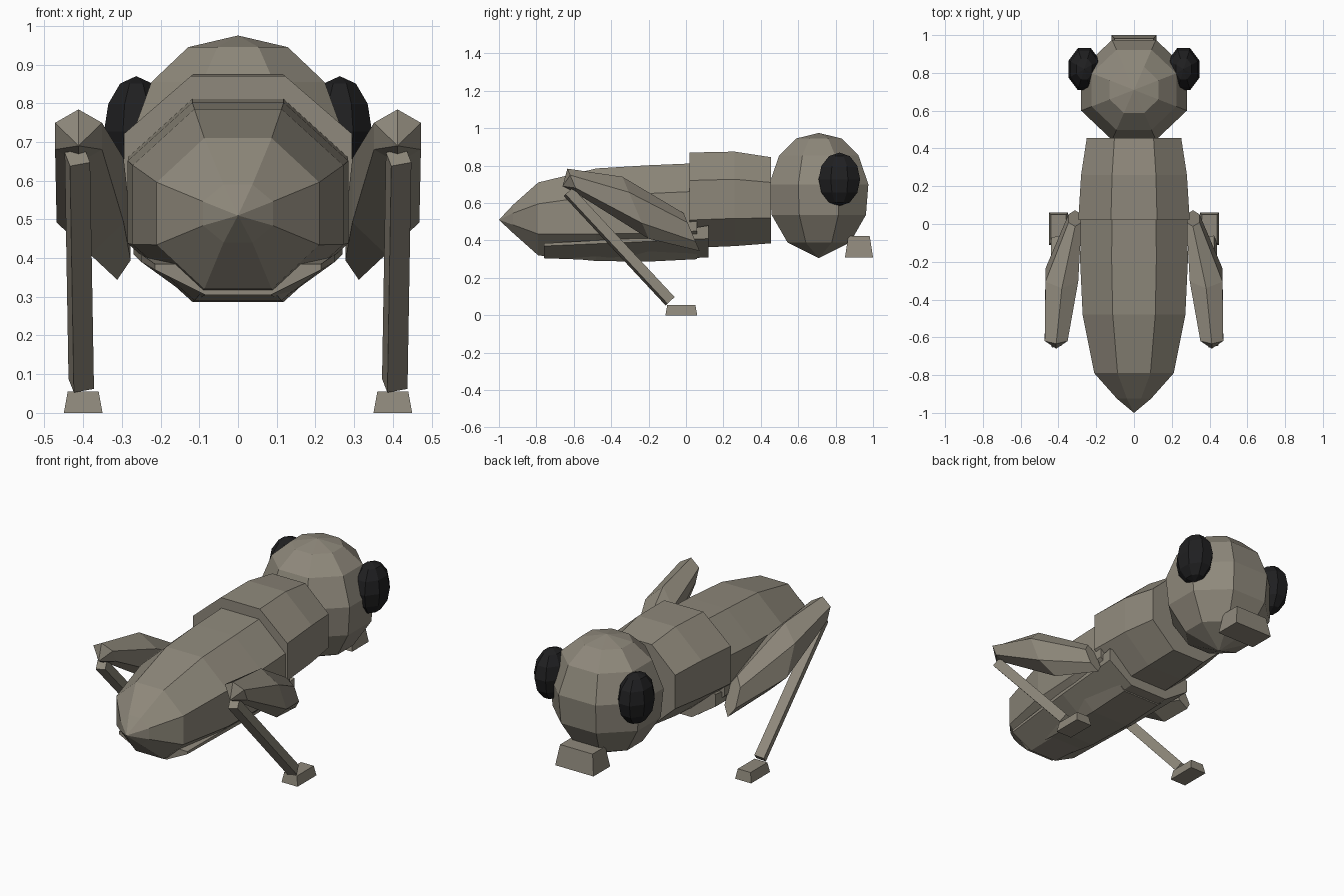
import bpy, bmesh
from math import cos, sin, pi
from mathutils import Vector

cube = bpy.data.objects.get("Cube")
if cube:
    bpy.data.objects.remove(cube, do_unlink=True)


def material(name, rgb):
    m = bpy.data.materials.new(name)
    m.use_nodes = True
    m.diffuse_color = (*rgb, 1)
    bsdf = next(n for n in m.node_tree.nodes if n.type == 'BSDF_PRINCIPLED')
    bsdf.inputs["Base Color"].default_value = (*rgb, 1)
    return m


SHELL = material("taupe shell", (0.275, 0.25, 0.2))
EYE = material("black eye", (0.014, 0.014, 0.015))


def loft(name, rings, mat=SHELL):
    """Skin a list of equal rings; a ring of one point closes to a tip."""
    bm = bmesh.new()
    loops = [[bm.verts.new(p) for p in ring] for ring in rings]
    for a, b in zip(loops, loops[1:]):
        n = max(len(a), len(b))
        for i in range(n):
            j = (i + 1) % n
            quad = [a[i % len(a)], a[j % len(a)], b[j % len(b)], b[i % len(b)]]
            bm.faces.new(list(dict.fromkeys(quad)))
    for end in (loops[0], loops[-1]):
        if len(end) > 2:
            bm.faces.new(end)
    bmesh.ops.recalc_face_normals(bm, faces=bm.faces)
    mesh = bpy.data.meshes.new(name)
    bm.to_mesh(mesh)
    bm.free()
    mesh.materials.append(mat)
    obj = bpy.data.objects.new(name, mesh)
    bpy.context.collection.objects.link(obj)
    return obj


def ring(center, u, v, sides, turn):
    c, u, v = Vector(center), Vector(u), Vector(v)
    angles = [turn + 2 * pi * i / sides for i in range(sides)]
    return [c + u * cos(a) + v * sin(a) for a in angles]


def body_ring(y, half_width, bottom, top):
    """Flat-topped octagon across the body."""
    k = 1 / cos(pi / 8)
    return ring((0, y, (bottom + top) / 2), (half_width * k, 0, 0),
                (0, 0, (top - bottom) / 2 * k), 8, pi / 8)


def lathe(name, center, size, profile, mat):
    """Eight-sided globe from (radius, height) steps."""
    x, y, z = center
    rings = []
    for r, h in profile:
        c = (x, y, z + h * size[2])
        rings.append([c] if r == 0 else
                     ring(c, (r * size[0], 0, 0), (0, r * size[1], 0), 8, pi / 8))
    return loft(name, rings, mat)


def block(name, x, y0, y1, z0, z1, half, inset):
    """Box that narrows toward its top."""
    def level(z, d):
        return [(x - half + d, y0 + d, z), (x + half - d, y0 + d, z),
                (x + half - d, y1 - d, z), (x - half + d, y1 - d, z)]
    return loft(name, [level(z0, 0), level(z1, inset)])


# Abdomen, tapering to a point
loft("abdomen", [[(0, -1, 0.51)]] + [body_ring(*r) for r in (
    (-0.925, 0.09, 0.44, 0.59), (-0.79, 0.21, 0.32, 0.71),
    (-0.48, 0.272, 0.29, 0.785), (-0.2, 0.285, 0.287, 0.802),
    (0.06, 0.283, 0.3, 0.813))])

# Thorax collar
loft("thorax", [body_ring(*r) for r in (
    (0.02, 0.295, 0.36, 0.87), (0.26, 0.28, 0.37, 0.875),
    (0.455, 0.25, 0.385, 0.845))])


# Belly plate, a shallow trough under the abdomen
def trough(y, wide, narrow, rim, edge, bottom):
    right = [(wide, y, rim), (wide, y, edge), (narrow, y, bottom)]
    return right + [(-x, b, z) for x, b, z in reversed(right)]


loft("belly_plate", [trough(-0.76, 0.215, 0.085, 0.385, 0.37, 0.305),
                     trough(-0.3, 0.25, 0.11, 0.41, 0.39, 0.289),
                     trough(0.12, 0.27, 0.12, 0.48, 0.41, 0.31)])

# Head, mouth and eyes
lathe("head", (0, 0.71, 0.64), (0.303, 0.287, 0.335),
      [(0, -1), (0.63, -0.75), (0.95, -0.31), (1, 0.18),
       (0.8, 0.64), (0.46, 0.91), (0, 1)], SHELL)
block("mouth", 0, 0.85, 1.0, 0.31, 0.425, 0.12, 0.018)
globe = [(sin(pi * i / 6), -cos(pi * i / 6)) for i in range(7)]
globe[0], globe[-1] = (0, -1), (0, 1)

for side, s in (("left", 1), ("right", -1)):
    lathe(side + "_eye", (0.263 * s, 0.82, 0.727), (0.09, 0.12, 0.143), globe, EYE)

    # Thigh, a swollen six-sided spindle
    up = Vector((0, -0.39, 0.92))
    thigh = [ring((x * s, y, z), (w * s, 0, 0), up * h, 6, pi / 2)
             for x, y, z, w, h in ((0.312, 0.03, 0.445, 0.04, 0.11),
                                   (0.382, -0.27, 0.575, 0.1, 0.18),
                                   (0.412, -0.605, 0.715, 0.07, 0.075))]
    loft(side + "_thigh", thigh + [[(0.412 * s, -0.66, 0.69)]])

    # Shin, a slim bar from knee to foot
    knee, ankle = Vector((0.415 * s, -0.63, 0.66)), Vector((0.405 * s, -0.085, 0.075))
    across = Vector((s, 0, 0))
    depth = (ankle - knee).normalized().cross(across)
    loft(side + "_shin", [ring(p, across * 0.038, depth * 0.038, 4, pi / 6)
                          for p in (knee, ankle)])
    block(side + "_foot", 0.4 * s, -0.11, 0.06, 0, 0.055, 0.05, 0.01)
